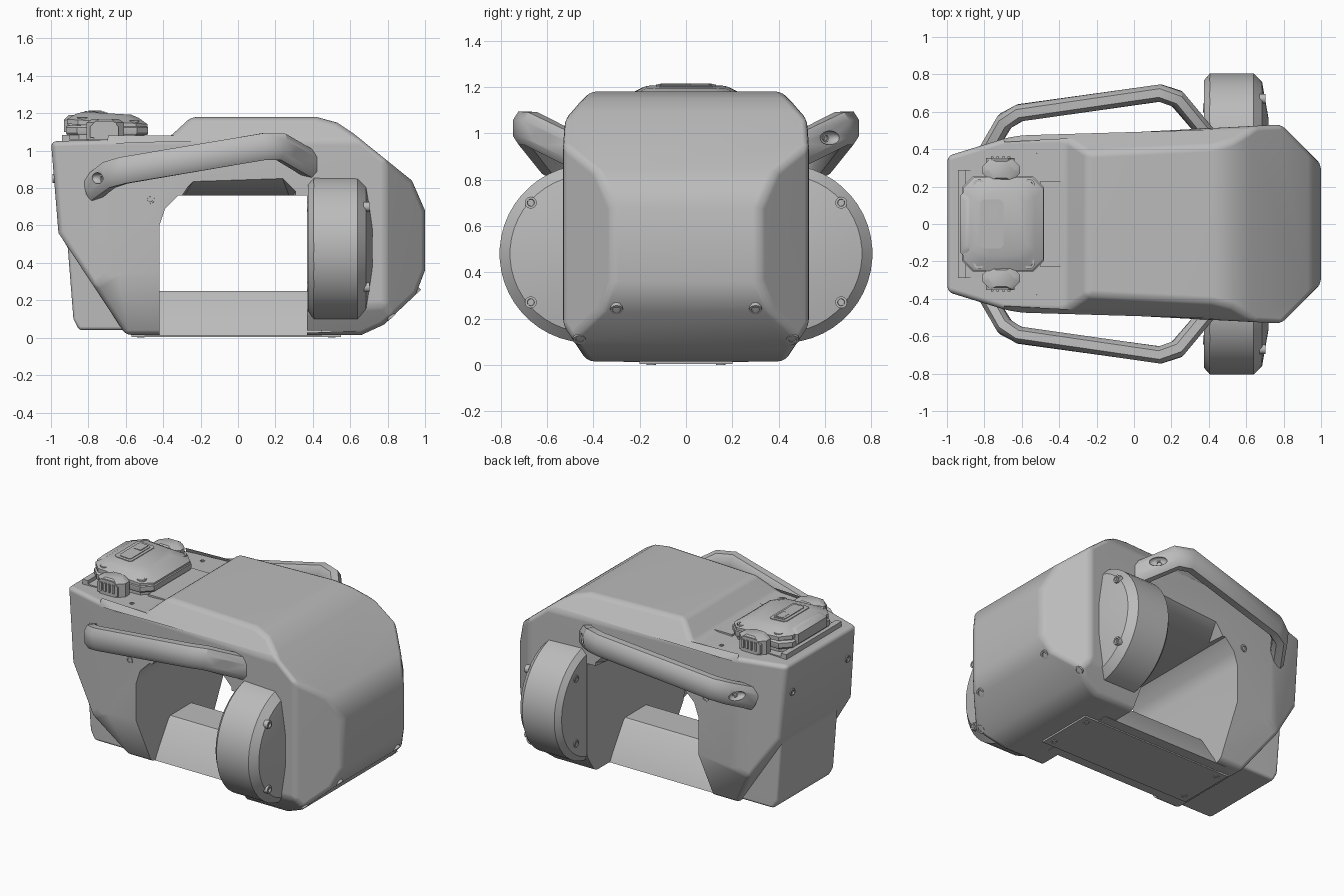
import bpy, bmesh, math
from mathutils import Vector, Matrix

if "Cube" in bpy.data.objects:
    bpy.data.objects.remove(bpy.data.objects["Cube"])

GREY = (0.5, 0.5, 0.5, 1.0)
grey = bpy.data.materials.new("plain_grey")
grey.use_nodes = True
grey.diffuse_color = GREY
grey.node_tree.nodes["Principled BSDF"].inputs["Base Color"].default_value = GREY
parts = []


def finish(name, bm, keep=True):
    bmesh.ops.recalc_face_normals(bm, faces=bm.faces[:])
    mesh = bpy.data.meshes.new(name)
    bm.to_mesh(mesh)
    bm.free()
    mesh.materials.append(grey)
    ob = bpy.data.objects.new(name, mesh)
    bpy.context.scene.collection.objects.link(ob)
    if keep:
        parts.append(ob)
    else:
        ob.hide_render = True
    return ob


def prism_bm(pts, axis, a, b):
    """Extrude a 2D outline along an axis from a to b."""
    def put(p, t):
        return {"x": (t, p[0], p[1]), "y": (p[0], t, p[1]), "z": (p[0], p[1], t)}[axis]
    bm = bmesh.new()
    f = bm.faces.new([bm.verts.new(put(p, a)) for p in pts])
    ext = bmesh.ops.extrude_face_region(bm, geom=[f])
    move = Vector(put((0, 0), b - a))
    bmesh.ops.translate(bm, verts=[v for v in ext["geom"] if isinstance(v, bmesh.types.BMVert)], vec=move)
    bmesh.ops.recalc_face_normals(bm, faces=bm.faces[:])
    return bm


def hull(name, pts, keep=True):
    bm = bmesh.new()
    for p in pts:
        bm.verts.new(p)
    out = bmesh.ops.convex_hull(bm, input=bm.verts[:])
    bmesh.ops.delete(bm, geom=[v for v in bm.verts if not v.link_faces], context="VERTS")
    bmesh.ops.dissolve_limit(bm, angle_limit=0.01, verts=bm.verts[:], edges=bm.edges[:])
    return finish(name, bm, keep)


def box(name, x0, x1, y0, y1, z0, z1):
    return hull(name, [(x, y, z) for x in (x0, x1) for y in (y0, y1) for z in (z0, z1)])


def stack(name, cx, cy, layers, corner, tilt=0.0):
    """Chamfered rectangles (z, half x, half y) joined into one block."""
    pts = []
    for z, hx, hy in layers:
        for sx in (-1, 1):
            for sy in (-1, 1):
                for dx, dy in ((corner, 0), (0, corner)):
                    x = sx * (hx - dx)
                    pts.append((cx + x, cy + sy * (hy - dy), z - tilt * x))
    return hull(name, pts)


def slice_off(bm, co, no):
    cut = bmesh.ops.bisect_plane(bm, geom=bm.verts[:] + bm.edges[:] + bm.faces[:],
                                 plane_co=co, plane_no=no, clear_outer=True)
    edges = [e for e in cut["geom_cut"] if isinstance(e, bmesh.types.BMEdge)]
    if edges:
        bmesh.ops.edgeloop_fill(bm, edges=edges)


def subtract(ob, cutter):
    m = ob.modifiers.new("cut", "BOOLEAN")
    m.operation, m.solver, m.object = "DIFFERENCE", "EXACT", cutter


def round_edges(ob, width, segments=3):
    m = ob.modifiers.new("round", "BEVEL")
    m.width, m.segments, m.limit_method = width, segments, "ANGLE"
    m.angle_limit = math.radians(30)
    m.use_clamp_overlap = False


def bake(ob, cutters=()):
    bpy.context.view_layer.update()
    dg = bpy.context.evaluated_depsgraph_get()
    mesh = bpy.data.meshes.new_from_object(ob.evaluated_get(dg))
    ob.modifiers.clear()
    ob.data = mesh
    for c in cutters:
        bpy.data.objects.remove(c)


def bolt(name, loc, normal, r=0.024, lift=0.006):
    n = Vector(normal).normalized()
    bm = bmesh.new()
    bmesh.ops.create_cone(bm, cap_ends=True, segments=12, radius1=r, radius2=r, depth=0.03)
    top = max(bm.faces, key=lambda f: f.calc_center_median().z)
    bmesh.ops.inset_individual(bm, faces=[top], thickness=r * 0.4, depth=0)
    bmesh.ops.inset_individual(bm, faces=[top], thickness=r * 0.05, depth=-0.012)
    rot = n.to_track_quat("Z", "Y").to_matrix().to_4x4()
    bm.transform(Matrix.Translation(Vector(loc) + n * (lift - 0.015)) @ rot)
    return finish(name, bm)


# Main shell: side profile, trimmed by planes on both sides
side = [(-.6, .015), (.66, .015), (.78, .07), (.95, .23), (1, .36), (1, .68), (.93, .84),
        (.62, 1.09), (.53, 1.15), (.42, 1.18), (-.25, 1.18), (-.37, 1.07), (-1, 1.05), (-.96, .56)]
bm = prism_bm(side, "y", -.7, .7)
for s in (-1, 1):
    slice_off(bm, (-.7, s * .455, 0), (-.075, s * 1.45, 0))     # long side wall
    slice_off(bm, (-.7, s * .455, 0), (-.083, s * .27, 0))      # rear taper
    slice_off(bm, (1, s * .32, 0), (1, s, 0))                   # nose corner
    slice_off(bm, (.5, s * .42, 1.18), (-.04, s * .78, .62))    # shoulder
shell = finish("main_shell", bm)

cutters = []
for s in (-1, 1):
    leg = [(s * y, z) for y, z in ((.518, .45), (.8, .45), (.8, -.1), (.25, -.1))]
    head = [(s * y, z) for y, z in ((.55, .2), (.8, .2), (.8, -.1), (.35, -.1))]
    cutters.append(finish("leg_cutter", prism_bm(leg, "x", -1.2, -.1), False))
    cutters.append(finish("head_cutter", prism_bm(head, "x", .05, 1.2), False))
for c in cutters:
    subtract(shell, c)
round_edges(shell, .028)

# Hand opening with flared upper edges
arch = [(-.42, -.2), (.37, -.2), (.37, .76), (-.32, .76), (-.39, .69), (-.42, .6)]
openings = [finish("arch_cutter", prism_bm(arch, "y", -1, 1), False)]
outer = [(-.40, .5), (-.40, .62), (-.24, .86), (-.2, .9), (.22, .9), (.32, .8), (.32, .5)]
inner = [(-.38, .5), (-.3, .74), (.28, .74), (.28, .5)]
for s in (-1, 1):
    pts = [(x, s * .58, z) for x, z in outer] + [(x, s * .33, z) for x, z in inner]
    openings.append(hull("flare_cutter", pts, False))
for c in openings:
    subtract(shell, c)
bake(shell, cutters + openings)

# Rear foot behind the slanted leg edge
foot_side = [(-.95, .55), (-.91, .48), (-.88, .1), (-.85, .04), (-.5, .04), (-.5, .55)]
foot = finish("rear_foot", prism_bm(foot_side, "y", -.3, .3))
round_edges(foot, .02)
bake(foot)

# Floor beam and base plate
beam = [(-.27, .012), (.27, .012), (.25, .05), (.13, .235), (.11, .25),
        (-.11, .25), (-.13, .235), (-.25, .05)]
finish("floor_beam", prism_bm(beam, "x", -.5, .45))
box("base_plate", -.57, .55, -.2, .2, .004, .03)
for x in (-.52, .5):
    for y in (-.15, .15):
        bolt("plate_bolt", (x, y, .004), (0, 0, -1), .02, .004)

# Side pods: one capsule block passing through the head
pts = []
for x, r in ((.375, .35), (.405, .385), (.64, .385), (.685, .34), (.72, .14)):
    for i in range(48):
        a = math.tau * (i + .5) / 48
        pts.append((x, math.copysign(.42, math.cos(a)) + r * math.cos(a), .48 + r * math.sin(a)))
hull("side_pods", pts)
for s in (-1, 1):
    for z in (.27, .70):
        bolt("pod_bolt", (.69, s * .67, z), (1, 0, .0), .026, .012)
        bolt("pod_inner_bolt", (.375, s * .62, z), (-1, 0, 0))

# Side handles: chamfered bar swept along a bent path, with screw pockets
path = [(-.78, .40, .80), (-.69, .55, .87), (-.61, .595, .895),
        (.14, .70, 1.022), (.23, .67, 1.02), (.40, .47, .92)]
section = [(1, .5), (.5, 1), (-.5, 1), (-1, .5), (-1, -.5), (-.5, -1), (.5, -1), (1, -.5)]
for s in (-1, 1):
    ps = [Vector((x, s * y, z)) for x, y, z in path]
    bm = bmesh.new()
    rings = []
    for i, p in enumerate(ps):
        d0 = (p - ps[max(i - 1, 0)]).normalized() if i else (ps[1] - p).normalized()
        d1 = (ps[i + 1] - p).normalized() if i < len(ps) - 1 else d0
        t = (d0 + d1).normalized()
        across = t.cross(Vector((0, 0, 1))).normalized()
        up = across.cross(t)
        miter = 1 / max(t.dot(d1), .5)
        rings.append([bm.verts.new(p + across * u * .045 * miter + up * v * .072) for u, v in section])
    for a, b in zip(rings, rings[1:]):
        for k in range(8):
            bm.faces.new((a[k], a[k - 1], b[k - 1], b[k]))
    bm.faces.new(rings[0])
    bm.faces.new(rings[-1])
    handle = finish("side_handle", bm)
    pockets = []
    for loc, n in (((.33, .62, .98), (.76, .65, 0)), ((-.75, .535, .853), (-.86, .51, 0))):
        loc, n = Vector((loc[0], s * loc[1], loc[2])), Vector((n[0], s * n[1], 0))
        bm = bmesh.new()
        bmesh.ops.create_uvsphere(bm, u_segments=20, v_segments=10, radius=1)
        bm.transform(Matrix.Translation(loc) @ n.to_track_quat("Z", "Y").to_matrix().to_4x4()
                     @ Matrix.Diagonal((.055, .03, .03, 1)))
        pockets.append(finish("pocket_cutter", bm, False))
        subtract(handle, pockets[-1])
        bolt("handle_screw", loc - n * .03, n, .018, .008)
    bake(handle, pockets)

# Shell bolts
for s in (-1, 1):
    bolt("leg_bolt", (-.47, s * .467, .74), (-.05, s, 0))
    bolt("rear_bolt", (-.985, s * .29, .85), (-1, 0, 0))
    bolt("nose_bolt", (.955, s * .3, .24), (.69, 0, -.73), .028, .004)
    bolt("nose_outer_bolt", (.82, s * .46, .11), (.69, 0, -.73), .028, .004)
    bolt("deck_screw", (-.52, s * .37, 1.065), (0, 0, 1), .014, .004)

# Top module: deck panels, case, cover and label
cx = -.70
box("deck_panel", -.94, -.5, -.29, .29, 1.04, 1.062)
box("deck_rear_strip", -.94, -.9, -.29, .29, 1.04, 1.085)
box("deck_front_plate", -.5, -.37, -.23, .23, 1.05, 1.078)
stack("module_base", cx, 0, [(1.05, .2, .24), (1.085, .2, .24)], .05)
stack("module_case", cx, 0, [(1.085, .215, .25), (1.095, .22, .255), (1.125, .22, .255), (1.135, .21, .245)], .06)
stack("module_cover", cx, 0, [(1.13, .215, .25), (1.155, .215, .25), (1.185, .17, .2), (1.2, .13, .17)], .06, .06)
stack("module_rear_bump", -.885, 0, [(1.1, .045, .17), (1.165, .045, .17), (1.19, .02, .14)], .02)
stack("label_plate", -.76, 0, [(1.19, .062, .13), (1.208, .062, .13)], .015, .06)
stack("label_inset", -.757, 0, [(1.2, .042, .11), (1.212, .042, .11)], .01, .06)
box("label_button", -.78, -.73, .02, .1, 1.2, 1.215)
for x in (-.83, -.56):
    for y in (-.21, .21):
        bolt("module_bolt", (x, y, 1.165 if x < cx else 1.15), (0, 0, 1), .03, .012)

# Side connectors with grille ribs
for s in (-1, 1):
    stack("connector_body", cx - .01, s * .29, [(1.06, .1, .06), (1.15, .1, .06), (1.17, .07, .045)], .04)
    bm = prism_bm([(-.79, 1.07), (-.64, 1.07), (-.64, 1.13), (-.67, 1.16), (-.76, 1.16), (-.79, 1.13)],
                  "y", s * .3, s * .352)
    finish("connector_cap", bm)
    for i in range(4):
        x = -.765 + i * .03
        box("connector_rib", x, x + .014, s * .35, s * .36, 1.085, 1.14)

# Smooth rounded surfaces, keep hard edges
bpy.ops.object.select_all(action="DESELECT")
for ob in parts:
    ob.select_set(True)
bpy.context.view_layer.objects.active = shell
bpy.ops.object.shade_smooth_by_angle(angle=math.radians(35))
for ob in (shell, foot):
    w = ob.modifiers.new("even_normals", "WEIGHTED_NORMAL")
    w.keep_sharp = True
